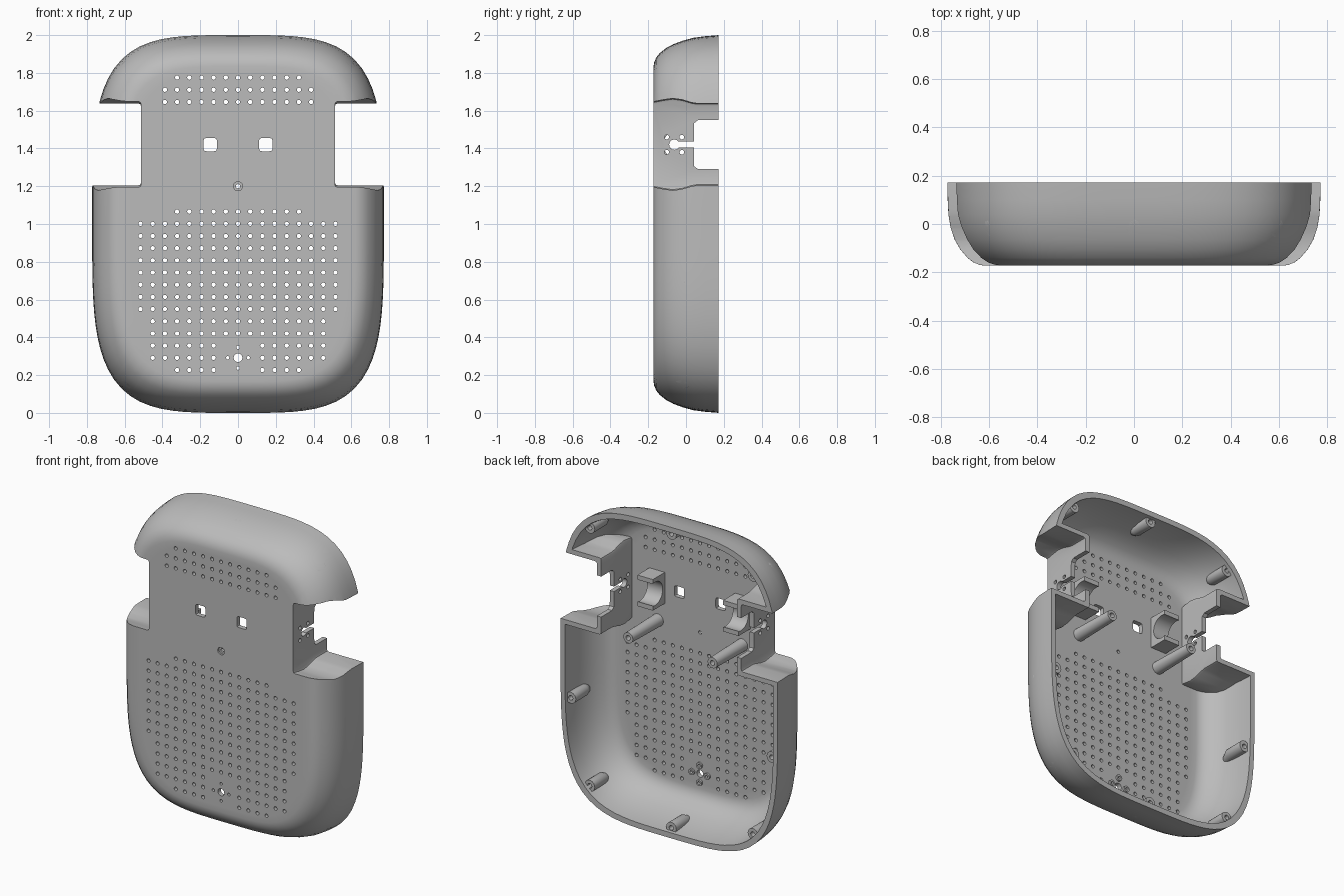
import bpy, bmesh, math

if "Cube" in bpy.data.objects:
    bpy.data.objects.remove(bpy.data.objects["Cube"], do_unlink=True)

WALL = 0.03
FRONT, BACK = -0.172, 0.172

grey = bpy.data.materials.new("matte grey")
grey.use_nodes = True
grey.diffuse_color = (0.5, 0.5, 0.5, 1)
grey.node_tree.nodes["Principled BSDF"].inputs["Base Color"].default_value = (0.5, 0.5, 0.5, 1)


def ring(axis, at, cu, cv, a, b=None, n=2.0, count=16):
    """Superellipse loop: across x,z when axis is y, across y,z when axis is x."""
    b = b or a
    pts = []
    for i in range(count):
        t = 2 * math.pi * i / count
        c, s = math.cos(t), math.sin(t)
        r = (abs(c / a) ** n + abs(s / b) ** n) ** (-1 / n)
        u, v = cu + r * c, cv + r * s
        pts.append((u, at, v) if axis == "y" else (at, u, v))
    return pts


def loft(bm, rings):
    """Closed skin through rings of equal point count."""
    loops = [[bm.verts.new(p) for p in r] for r in rings]
    count = len(loops[0])
    for p, q in zip(loops, loops[1:]):
        for i in range(count):
            j = (i + 1) % count
            bm.faces.new((p[i], p[j], q[j], q[i]))
    bm.faces.new(loops[0])
    bm.faces.new(loops[-1])


def rod(bm, axis, lo, hi, cu, cv, r, n=2.0, count=16):
    loft(bm, [ring(axis, at, cu, cv, r, r, n, count) for at in (lo, hi)])


def box(bm, x, y, z):
    loft(bm, [[(px, y[0], z[0]), (px, y[1], z[0]), (px, y[1], z[1]), (px, y[0], z[1])] for px in x])


def make(name, bm):
    bmesh.ops.recalc_face_normals(bm, faces=bm.faces)
    mesh = bpy.data.meshes.new(name)
    bm.to_mesh(mesh)
    bm.free()
    mesh.materials.append(grey)
    ob = bpy.data.objects.new(name, mesh)
    bpy.context.collection.objects.link(ob)
    return ob


def boolean(ob, cutter, operation="DIFFERENCE", keep=False):
    mod = ob.modifiers.new("cut", "BOOLEAN")
    mod.operation, mod.solver, mod.object = operation, "EXACT", cutter
    bpy.context.view_layer.objects.active = ob
    bpy.ops.object.modifier_apply(modifier=mod.name)
    if not keep:
        bpy.data.objects.remove(cutter, do_unlink=True)


# Pillow profile: depth, inset at the sides, inset at top and bottom
PROFILE = [(FRONT, .20, .20), (FRONT, .15, .165), (-.168, .130, .143), (-.158, .106, .119),
           (-.14, .083, .096), (-.105, .053, .068), (-.065, .030, .047),
           (-.015, .013, .029), (.04, .004, .014), (.10, .001, .006), (BACK, 0, 0)]


def pillow(name, gap):
    bm = bmesh.new()
    rings = []
    for y, ix, iz in PROFILE:
        if gap:
            y = FRONT + gap + (y - FRONT) * 1.1
        rings.append(ring("y", y, 0, 1, .772 - ix - gap, 1 - iz - gap, 3.9, 112))
    loft(bm, rings)
    return make(name, bm)


# Side notches with a scooped floor and ceiling
SCOOP = [(-.3, .01), (-.17, .01), (-.12, .02), (-.07, .027), (-.02, .02), (.03, .005), (.06, 0), (.5, 0)]


def notches(gap):
    bm = bmesh.new()
    for side in (-1, 1):
        rings = []
        for dx, fillet in ((0, .014), (.004, .004), (.014, 0), (.6, 0)):
            x, grow = side * (.513 - gap + dx), gap - fillet
            rings.append([(x, y, 1.205 - d - grow) for y, d in SCOOP]
                         + [(x, y, 1.638 + d + grow) for y, d in reversed(SCOOP)])
        loft(bm, rings)
    return make("notch_cutter", bm)


body = pillow("housing_shell", 0)
boolean(body, notches(0))
solid = body.copy()
solid.data = body.data.copy()
bpy.context.collection.objects.link(solid)
cavity = pillow("cavity_cutter", WALL)
boolean(cavity, notches(WALL))
boolean(body, cavity)

# Side wall openings: rear gap, key slot, keyhole with four pin holes
gaps, slots, pins = bmesh.new(), bmesh.new(), bmesh.new()
for side in (-1, 1):
    x = (side * .42, side * .56)
    loft(gaps, [ring("x", px, .192, 1.42, .15, .13, 16, 48) for px in x])
    box(slots, x, (-.05, .07), (1.404, 1.436))
    rod(pins, "x", *x, -.062, 1.42, .027, count=24)
    for y in (-.102, -.022):
        for z in (1.38, 1.46):
            rod(pins, "x", *x, y, z, .012)
rod(gaps, "y", -.3, FRONT + .012, 0, 1.2, .024, count=24)
for bm in (gaps, slots, pins):
    boolean(body, make("opening_cutter", bm))

# Small collars around the lower mounting holes, inside
floor = FRONT + WALL
collars = bmesh.new()
MOUNT = [(0, .055), (0, -.055), (.055, 0), (-.055, 0)]
for dx, dz in MOUNT:
    rod(collars, "y", floor - .005, floor + .012, dx, .292 + dz, .02)
collars = make("mount_collars", collars)

# Perforation grid: row index from z = 1, innermost and outermost column
PITCH = .0645
ROWS = [(12, 0, 5), (11, 0, 6), (10, 0, 6), (1, 0, 5)]
ROWS += [(-r, 0, 8) for r in range(8)] + [(-8, 0, 7), (-9, 0, 7), (-10, 2, 7), (-11, 2, 7), (-12, 2, 5)]
holes = bmesh.new()
span = ("y", -.3, -.09)
for row, inner, outer in ROWS:
    for col in range(-outer, outer + 1):
        if abs(col) >= inner:
            rod(holes, *span, col * PITCH, 1.001 + row * PITCH, .0115, count=12)
# Eye windows, centre hole and lower mounting holes
for side in (-1, 1):
    rod(holes, *span, side * .147, 1.42, .035, 7, 32)
rod(holes, *span, 0, 1.2, .011)
rod(holes, *span, 0, .292, .023, count=24)
for dx, dz in MOUNT:
    rod(holes, *span, dx, .292 + dz, .009)
holes = make("hole_cutter", holes)
boolean(collars, holes, keep=True)
boolean(body, holes)

# Rim screw posts that lean back into the wall
posts, screws = bmesh.new(), bmesh.new()
SPOTS = [(0, .055), (0, 1.945)]
for s in (-1, 1):
    SPOTS += [(s * .58, .17), (s * .58, 1.83), (s * .715, .7)]
for x, z in SPOTS:
    length = math.hypot(x, z - 1)
    ux, uz = x / length, (z - 1) / length
    loft(posts, [ring("y", y, x + ux * off, z + uz * off, r, count=24)
                 for y, off, r in ((.15, 0, .036), (.02, 0, .036), (-.03, .02, .031), (-.08, .06, .02))])
    rod(screws, "y", .1, .2, x, z, .015)
posts = make("screw_posts", posts)
boolean(posts, solid, "INTERSECT")
boolean(posts, make("screw_cutter", screws))

# Two long standoffs rising from the floor
standoffs, screws = bmesh.new(), bmesh.new()
for s in (-1, 1):
    loft(standoffs, [ring("y", y, s * .3, 1.2, r, count=24) for y, r in ((floor - .01, .04), (.16, .034))])
    rod(screws, "y", .1, .2, s * .3, 1.2, .016)
standoffs = make("standoffs", standoffs)
boolean(standoffs, make("screw_cutter", screws))

# Axle cradles: blocks with a round saddle
blocks, saddles = bmesh.new(), bmesh.new()
for s in (-1, 1):
    box(blocks, (s * .25, s * .36), (floor - .01, -.02), (1.32, 1.52))
    rod(saddles, "x", s * .2, s * .4, -.045, 1.42, .075, count=32)
cradles = make("axle_cradles", blocks)
boolean(cradles, make("saddle_cutter", saddles))

# Smooth shading with crisp edges
for ob in bpy.context.scene.objects:
    ob.select_set(False)
for ob in (body, collars, posts, standoffs, cradles):
    ob.select_set(True)
bpy.context.view_layer.objects.active = body
bpy.ops.object.shade_smooth_by_angle(angle=math.radians(32))
